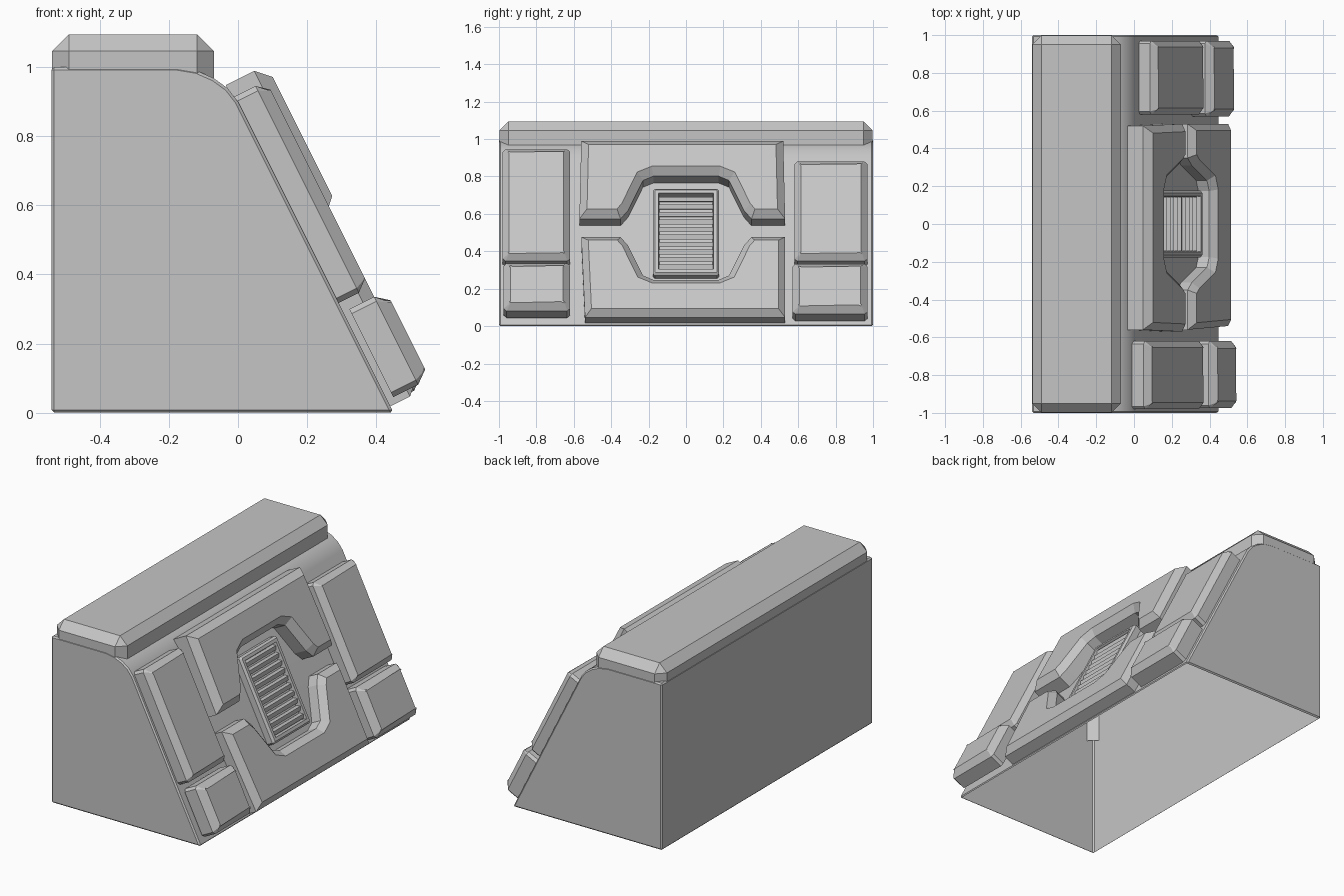
import bpy, bmesh, math
from mathutils import Matrix, Vector

default = bpy.data.objects.get("Cube")
if default:
    bpy.data.objects.remove(default, do_unlink=True)

GREY = (0.56, 0.56, 0.56, 1)
grey = bpy.data.materials.new("concrete_grey")
grey.use_nodes = True
grey.diffuse_color = GREY
grey.node_tree.nodes["Principled BSDF"].inputs["Base Color"].default_value = GREY

# Frame of the sloped face: across, up the slope, outward
across = Vector((0, 1, 0))
up = Vector((-1, 0, 2)).normalized()
out = across.cross(up)
slope = Matrix((across, up, out)).transposed().to_4x4()
slope.translation = (0.45, 0, 0)


def finish(name, bm, matrix=None, smooth=False):
    if matrix:
        bm.transform(matrix)
    mesh = bpy.data.meshes.new(name)
    bm.to_mesh(mesh)
    bm.free()
    mesh.materials.append(grey)
    obj = bpy.data.objects.new(name, mesh)
    bpy.context.scene.collection.objects.link(obj)
    if smooth:
        bpy.ops.object.select_all(action='DESELECT')
        obj.select_set(True)
        bpy.context.view_layer.objects.active = obj
        bpy.ops.object.shade_smooth_by_angle(angle=math.radians(25))
    return obj


def prism(points, bottom, top):
    """Closed prism of a counter-clockwise outline; returns it with its top face."""
    bm = bmesh.new()
    low = [bm.verts.new((x, y, bottom)) for x, y in points]
    high = [bm.verts.new((x, y, top)) for x, y in points]
    bm.faces.new(low[::-1])
    cap = bm.faces.new(high)
    for i in range(len(points)):
        j = (i + 1) % len(points)
        bm.faces.new((low[i], low[j], high[j], high[i]))
    bm.normal_update()
    return bm, cap


def inset(bm, face, width, rise):
    bmesh.ops.inset_region(bm, faces=[face], thickness=width, use_even_offset=True)
    bmesh.ops.translate(bm, verts=face.verts[:], vec=(0, 0, rise))
    bm.normal_update()


def plate(name, points, height, chamfer, base=-0.01, recess=None):
    bm, top = prism(points, base, height - chamfer)
    inset(bm, top, chamfer, chamfer)
    if recess:
        inset(bm, top, recess[0], 0)
        inset(bm, top, 0.004, -recess[1])
    return finish(name, bm, slope)


def cut_rect(x0, x1, y0, y1, c):
    """Rectangle outline with cut corners."""
    return [(x0 + c, y0), (x1 - c, y0), (x1, y0 + c), (x1, y1 - c),
            (x1 - c, y1), (x0 + c, y1), (x0, y1 - c), (x0, y0 + c)]


# Hollow body: side profile extruded along y, fine bevels, open underneath
profile = [(-0.54, 0), (0.45, 0), (0, 0.9), (-0.03, 0.939), (-0.07, 0.968),
           (-0.12, 0.99), (-0.18, 1), (-0.54, 1)]
bm, _ = prism(profile, -1, 1)
bm.transform(Matrix.Rotation(math.pi / 2, 4, 'X'))
bm.normal_update()
sharp = [e for e in bm.edges if e.calc_face_angle(0) > math.radians(40)]
bmesh.ops.bevel(bm, geom=sharp, offset=0.008, segments=1, affect='EDGES')
under = [f for f in bm.faces if all(v.co.z < 0.001 for v in f.verts)]
bmesh.ops.delete(bm, geom=under, context='FACES')
finish("body_shell", bm, smooth=True)

# Chamfered cap along the top, open underneath
bm, _ = prism([(-0.538, -0.998), (-0.07, -0.998), (-0.07, 0.998), (-0.538, 0.998)],
              0.72, 1.095)
floor = [f for f in bm.faces if f.normal.z < -0.9]
bmesh.ops.delete(bm, geom=floor, context='FACES')
bmesh.ops.bevel(bm, geom=[e for e in bm.edges if not e.is_boundary],
                offset=0.048, segments=1, affect='EDGES')
finish("top_cap", bm)

# Outer panels, two on each side
plate("right_tall_panel", cut_rect(-0.98, -0.62, 0.355, 1.024, 0.015), 0.1, 0.034)
plate("left_tall_panel", cut_rect(0.58, 0.97, 0.355, 0.95, 0.015), 0.1, 0.034)
plate("right_small_panel", cut_rect(-0.975, -0.62, 0.04, 0.325, 0.015), 0.138, 0.038, 0.02)
plate("left_small_panel", cut_rect(0.57, 0.97, 0.03, 0.33, 0.015), 0.12, 0.038)

# Middle panels with facing notches around the vent
notch = [(0.35, 0), (0.31, 0.05), (0.23, 0.23), (0.175, 0.255)]
notch += [(-y, u) for y, u in reversed(notch)]
upper = [(0.53, 0.6), (0.52, 1.065), (-0.56, 1.065), (-0.57, 0.6)]
upper += [(y, 0.6 + u) for y, u in reversed(notch)]
plate("upper_middle_panel", upper, 0.122, 0.04)
lower = [(-0.56, 0.5), (-0.54, 0.02), (0.53, 0.02), (0.53, 0.5)]
lower += [(y, 0.5 - u) for y, u in notch]
plate("lower_middle_panel", lower, 0.1, 0.036)

# Vent frame and its slats
plate("vent_frame", cut_rect(-0.177, 0.177, 0.285, 0.8, 0.01), 0.05, 0.012,
      recess=(0.018, 0.035))
bm = bmesh.new()
count = 10
for i in range(count):
    u = 0.34 + i * 0.405 / (count - 1)
    bmesh.ops.create_cube(bm, size=1, matrix=Matrix.Translation((0, u, 0.026))
                          @ Matrix.Rotation(math.radians(25), 4, 'X')
                          @ Matrix.Diagonal((0.288, 0.026, 0.024, 1)))
finish("vent_slats", bm, slope)
